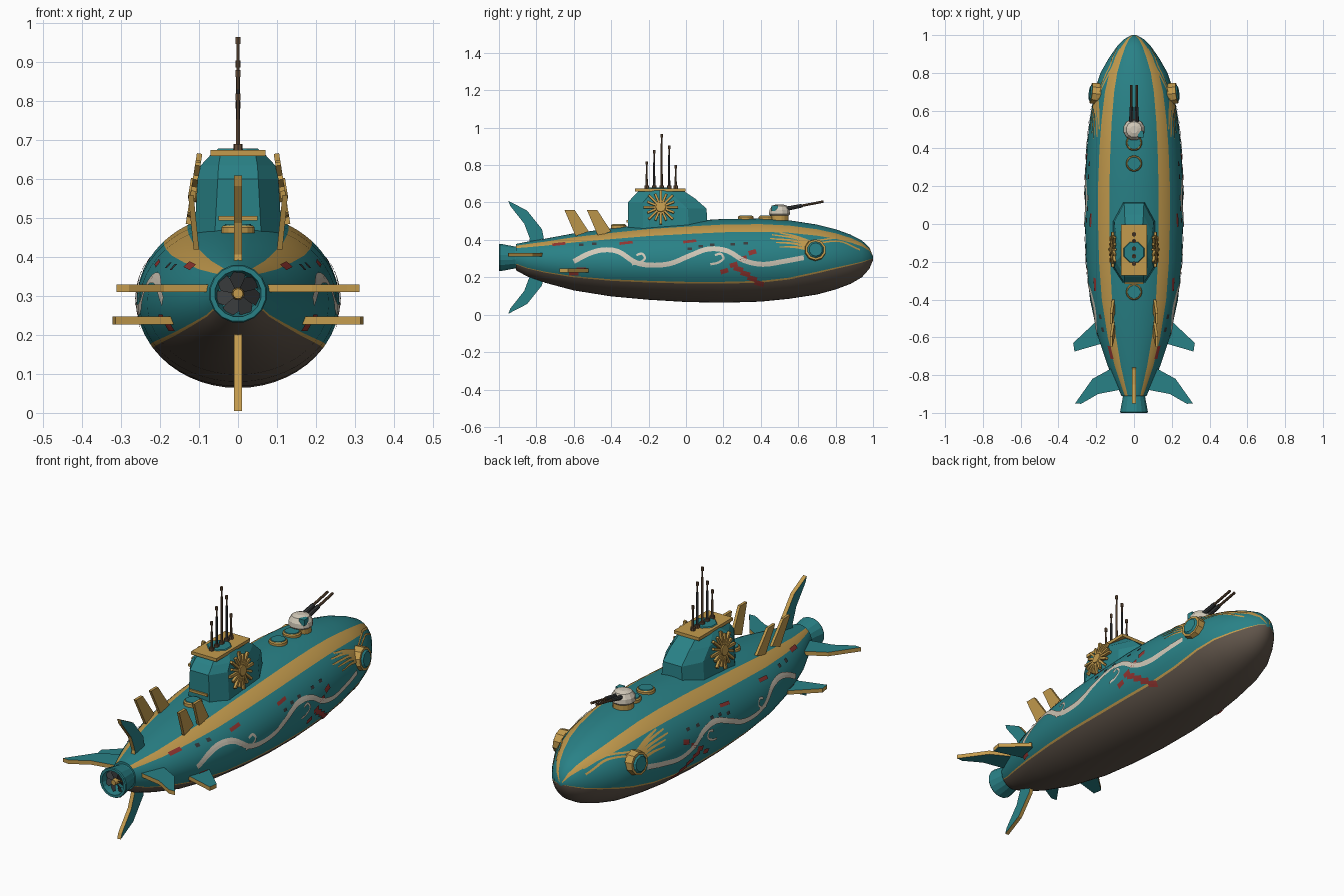
import bpy, bmesh, math
from mathutils import Vector, Matrix

if "Cube" in bpy.data.objects:
    bpy.data.objects.remove(bpy.data.objects["Cube"])


def material(name, rgb):
    m = bpy.data.materials.new(name)
    m.use_nodes = True
    m.diffuse_color = (*rgb, 1)
    m.node_tree.nodes["Principled BSDF"].inputs["Base Color"].default_value = (*rgb, 1)
    return m


TEAL = material("teal paint", (.022, .22, .24))
GOLD = material("gold trim", (.55, .33, .075))
BROWN = material("brown keel", (.12, .092, .07))
CREAM = material("cream", (.64, .58, .48))
RED = material("red marks", (.28, .035, .03))
DARK = material("dark metal", (.04, .043, .045))
WOOD = material("bronze brown", (.13, .075, .04))


def finish(name, bm, mats, smooth=False):
    bmesh.ops.recalc_face_normals(bm, faces=bm.faces)
    me = bpy.data.meshes.new(name)
    bm.to_mesh(me)
    bm.free()
    ob = bpy.data.objects.new(name, me)
    bpy.context.collection.objects.link(ob)
    for m in mats:
        me.materials.append(m)
    if smooth:
        bpy.ops.object.select_all(action='DESELECT')
        ob.select_set(True)
        bpy.context.view_layer.objects.active = ob
        bpy.ops.object.shade_smooth_by_angle(angle=math.radians(35))
    return ob


def loft(bm, rings, caps=True):
    rows = [[bm.verts.new(p) for p in r] for r in rings]
    n = len(rows[0])
    out = [[bm.faces.new((a[i], a[(i + 1) % n], b[(i + 1) % n], b[i])) for i in range(n)]
           for a, b in zip(rows, rows[1:])]
    if caps:
        bm.faces.new(rows[0])
        bm.faces.new(rows[-1])
    return out


def rod(name, a, b, r1, r2, mat, sides=8):
    a, b = Vector(a), Vector(b)
    d = b - a
    rot = d.to_track_quat('Z', 'Y').to_matrix().to_4x4()
    bm = bmesh.new()
    bmesh.ops.create_cone(bm, cap_ends=True, segments=sides, radius1=r1, radius2=r2,
                          depth=d.length, matrix=Matrix.Translation((a + b) / 2) @ rot)
    return finish(name, bm, [mat], sides > 10)


def box(name, center, size, mat, rot=Matrix()):
    bm = bmesh.new()
    bmesh.ops.create_cube(bm, size=1, matrix=Matrix.Translation(center) @ rot @ Matrix.Diagonal((*size, 1)))
    return finish(name, bm, [mat])


def plate(name, outline, thick, place, border=.012):
    # flat fin: gold rim, inset teal faces
    bm = bmesh.new()
    loft(bm, [[place(u, v, t) for u, v in outline] for t in (-thick / 2, thick / 2)])
    caps = [f for f in bm.faces if len(f.verts) == len(outline)]
    if border:
        bmesh.ops.inset_individual(bm, faces=caps, thickness=border, use_even_offset=True)
        for f in caps:
            f.material_index = 1
    return finish(name, bm, [GOLD, TEAL])


# Hull stations: y, half width, top, bottom
STATIONS = [(-.91, .066, .378, .238), (-.85, .095, .39, .205), (-.75, .14, .407, .17), (-.6, .19, .435, .13),
            (-.4, .233, .462, .098), (-.2, .253, .485, .08), (0, .26, .5, .068), (.2, .26, .512, .064),
            (.4, .25, .514, .07), (.55, .235, .505, .085), (.7, .21, .482, .108), (.8, .178, .457, .135),
            (.88, .132, .428, .165), (.94, .09, .397, .2), (.98, .05, .36, .245), (1, .012, .312, .292)]


def section(y):
    for a, b in zip(STATIONS, STATIONS[1:]):
        if y <= b[0]:
            f = max(0, (y - a[0]) / (b[0] - a[0]))
            w, top, bot = (p + (q - p) * f for p, q in zip(a[1:], b[1:]))
            return w, (top + bot) / 2, (top - bot) / 2
    return .012, .3, .01


def skin(side, y, z, lift=.004):
    # point on the hull flank, raised along its normal
    w, c, h = section(y)
    t = math.asin(max(-1, min(1, (z - c) / h)))
    n = Vector((math.cos(t) / w, 0, math.sin(t) / h)).normalized()
    p = Vector((w * math.cos(t), y, z)) + n * lift
    return Vector((p.x * side, p.y, p.z))


bm = bmesh.new()
rings = []
for y, *_ in STATIONS:
    w, c, h = section(y)
    keel = -33 + 24 * max(0, y - .5) / .5
    half, tags = [], []
    for lo, hi, n, tag in ((-90, keel, 8, 2), (keel, keel + 3, 1, 1), (keel + 3, 43, 10, 0),
                           (43, 60, 3, 1), (60, 90, 5, 0)):
        half += [lo + (hi - lo) * i / n for i in range(n)]
        tags += [tag] * n
    loop = half + [90] + [180 - a for a in reversed(half[1:])]
    rings.append([(w * math.cos(math.radians(a)), y, c + h * math.sin(math.radians(a))) for a in loop])
tags += tags[::-1]
for row in loft(bm, rings):
    for f, tag in zip(row, tags):
        f.material_index = tag
finish("hull", bm, [TEAL, GOLD, BROWN], True)


# Painted ribbons that hug the hull on both flanks
def ribbon(name, pts, width, mat, steps=6, end=None):
    pts = [Vector(p) for p in pts]
    ext = [2 * pts[0] - pts[1]] + pts + [2 * pts[-1] - pts[-2]]
    path = []
    for p0, p1, p2, p3 in zip(ext, ext[1:], ext[2:], ext[3:]):
        for i in range(steps):
            t = i / steps
            path.append(p1 + .5 * t * (p2 - p0 + t * (2 * p0 - 5 * p1 + 4 * p2 - p3 + t * (3 * (p1 - p2) + p3 - p0))))
    path.append(pts[-1])
    bm = bmesh.new()
    for side in (1, -1):
        prev = None
        for i, p in enumerate(path):
            d = (path[min(i + 1, len(path) - 1)] - path[max(i - 1, 0)]).normalized()
            f = i / (len(path) - 1)
            wid = width + ((width if end is None else end) - width) * f
            n = Vector((-d.y, d.x)) * wid / 2
            cur = [bm.verts.new(skin(side, *(p + n * k))) for k in (-1, 0, 1)]
            if prev:
                for k in (0, 1):
                    bm.faces.new((prev[k], prev[k + 1], cur[k + 1], cur[k]))
            prev = cur
    finish(name, bm, [mat])


ribbon("wave_stripe", [(-.6, .285), (-.52, .325), (-.44, .345), (-.36, .335), (-.27, .28), (-.18, .265), (-.08, .275),
                       (.02, .315), (.12, .35), (.22, .34), (.31, .29), (.41, .27), (.52, .285), (.63, .305)], .026, CREAM)
for y in (-.25, .17):
    ribbon("wave_curl", [(y - .04, .27), (y, .278), (y + .03, .3), (y + .015, .325), (y - .015, .318)], .012, CREAM)
for i in range(4):
    ribbon("red_mark_rising", [(.185 + .05 * i, .228 + .033 * i), (.225 + .05 * i, .24 + .033 * i)], .024, RED)
    ribbon("red_mark_falling", [(.255 + .037 * i, .252 - .025 * i), (.305 + .037 * i, .238 - .025 * i)], .026, RED)
for y, z in ((-.68, .375), (-.32, .382), (.02, .39)):
    ribbon("red_dash", [(y - .035, z - .004), (y + .035, z + .004)], .014, RED)
for y, z in ((-.6, .222), (-.56, .245)):
    ribbon("fin_root_mark", [(y - .025, z), (y + .025, z)], .018, RED)
for y, z in ((-.56, .372), (-.49, .376), (.02, .352), (.08, .365), (.14, .372), (.25, .375), (.32, .38)):
    ribbon("port_window", [(y - .012, z), (y + .012, z)], .014, DARK)
for z0, y1, z1 in ((.375, .46, .425), (.365, .45, .405), (.355, .48, .385), (.345, .5, .36), (.385, .5, .435)):
    ribbon("eye_ray", [(.67, z0), (.58, (z0 + z1) / 2 + .008), (y1, z1)], .016, GOLD, end=.006)
for z0, z1 in ((.395, .37), (.38, .345)):
    ribbon("bow_streak", [(.7, z0), (.82, z0 + .01), (.93, z1)], .008, GOLD)

# Bow eyes
for s in (1, -1):
    p = skin(s, .69, .345, 0)
    n = Vector((s, .12, .12)).normalized()
    rod("eye_rim", p - n * .03, p + n * .024, .062, .056, GOLD, 10)
    rod("eye_lens", p + n * .02, p + n * .032, .049, .036, TEAL, 10)

# Tail fins and diving planes
TAIL = [(.075, -.84), (.1, -.76), (.15, -.77), (.25, -.85), (.302, -.95), (.275, -.94), (.18, -.865), (.1, -.835)]
AFT = [(.05, -.8), (.12, -.765), (.22, -.82), (.312, -.95), (.28, -.952), (.19, -.9), (.06, -.875)]
FORE = [(.15, -.56), (.205, -.52), (.322, -.63), (.315, -.675), (.16, -.63)]
for s in (1, -1):
    plate("tail_fin", TAIL, .02, lambda u, v, t: (t, v, .307 + s * u))
    plate("aft_plane", AFT, .02, lambda u, v, t: (s * u, v, .32 + t))
    plate("forward_plane", FORE, .02, lambda u, v, t: (s * u, v, .237 + t))
    for y in (-.65, -.53):
        plate("deck_fin", [(y, .56), (y + .055, .56), (y + .13, .445), (y + .06, .42)], .014,
              lambda u, v, t: (s * (.115 + t + .1 * (v - .5)), u, v), 0)


# Turned parts: profile of (radius, position along axis)
def lathe(name, profile, mat, center, axis, sides=16, smooth=False):
    bm = bmesh.new()
    rows = []
    for r, d in profile:
        row = []
        for i in range(sides):
            a = math.tau * (i + .5) / sides
            u, v = r * math.cos(a), r * math.sin(a)
            row.append(Vector(center) + Vector((u, d, v) if axis == 'Y' else (u, v, d)))
        rows.append(row)
    loft(bm, rows)
    return finish(name, bm, [mat], smooth)


# Stern duct and propeller
lathe("stern_duct", [(.066, -.89), (.06, -.915), (.075, -.995), (.072, -1), (.06, -1), (.05, -.93)], TEAL, (0, 0, .306), 'Y')
rod("propeller_hub", (0, -.92, .306), (0, -.995, .306), .022, .013, GOLD, 12)
bm = bmesh.new()
for i in range(7):
    turn = Matrix.Translation((0, -.97, .306)) @ Matrix.Rotation(math.tau * i / 7, 4, 'Y')
    bm.faces.new([bm.verts.new(turn @ Vector(p)) for p in
                  ((-.008, -.008, .012), (-.022, -.012, .04), (-.01, -.006, .058), (.02, .012, .052), (.008, .008, .012))])
finish("propeller_blades", bm, [DARK])

# Conning tower
bm = bmesh.new()
rings = []
for zf, zb, yf, yb, w, n in ((.46, .45, .115, -.31, .112, .06), (.567, .6, .11, -.31, .104, .052),
                             (.62, .635, .05, -.28, .096, .05), (.663, .663, -.015, -.25, .07, .045)):
    quarter = [(n, yf, zf), (w, yf - .1, zf), (w, yb + .08, zb), (n, yb, zb)]
    rings.append(quarter + [(-x, y, z) for x, y, z in reversed(quarter)])
loft(bm, rings)
finish("conning_tower", bm, [TEAL])
box("bridge_platform", (0, -.138, .667), (.14, .27, .016), GOLD)
box("tower_foot_rail", (0, -.312, .5), (.1, .012, .012), GOLD)
lathe("bridge_hatch", [(.06, .674), (.055, .679)], TEAL, (0, -.15, 0), 'Z', 8)
for y, top in ((-.21, .82), (-.17, .88), (-.13, .965), (-.09, .905), (-.055, .8)):
    rod("mast_collar", (0, y, .67), (0, y, .69), .012, .012, WOOD)
    rod("mast_lower", (0, y, .68), (0, y, top - .05), .006, .005, DARK if y in (-.17, -.09) else WOOD, 6)
    rod("mast_upper", (0, y, top - .06), (0, y, top - .015), .004, .004, WOOD, 6)
    rod("mast_tip", (0, y, top - .018), (0, y, top), .007, .007, WOOD, 6)

# Sun emblems on the tower flanks
for s in (1, -1):
    tilt = Matrix.Rotation(s * math.radians(-9), 4, 'Y')
    c = Vector((s * .113, -.135, .575))
    n = tilt.to_3x3() @ Vector((s, 0, 0))
    rod("sun_disc", c - n * .012, c + n * .012, .034, .026, GOLD, 12)
    for i in range(16):
        rot = tilt @ Matrix.Rotation(math.tau * i / 16, 4, 'X')
        reach = .05 if i % 2 else .058
        box("sun_ray", c + rot.to_3x3() @ Vector((0, 0, reach)), (.014, .012, .055 if i % 2 else .068), GOLD, rot)

# Deck hatches
for y in (.43, .32, -.36):
    w, c, h = section(y)
    lathe("hatch_rim", [(.043, c + h - .02), (.043, c + h + .01), (.038, c + h + .015)], GOLD, (0, y, 0), 'Z')
    lathe("hatch_lid", [(.037, c + h + .01), (.034, c + h + .018)], TEAL, (0, y, 0), 'Z')

# Deck gun
lathe("gun_base", [(.05, .49), (.05, .53)], GOLD, (0, .5, 0), 'Z')
lathe("gun_turret", [(.045, .525), (.058, .538), (.056, .56), (.042, .582), (.02, .59)], CREAM, (0, .5, 0), 'Z', 12)
box("gun_sight", (.035, .475, .57), (.03, .035, .03), TEAL)
for s in (1, -1):
    rod("gun_sleeve", (s * .014, .53, .565), (s * .014, .62, .583), .012, .01, DARK)
    rod("gun_barrel", (s * .014, .6, .579), (s * .014, .735, .605), .0065, .0065, WOOD)
